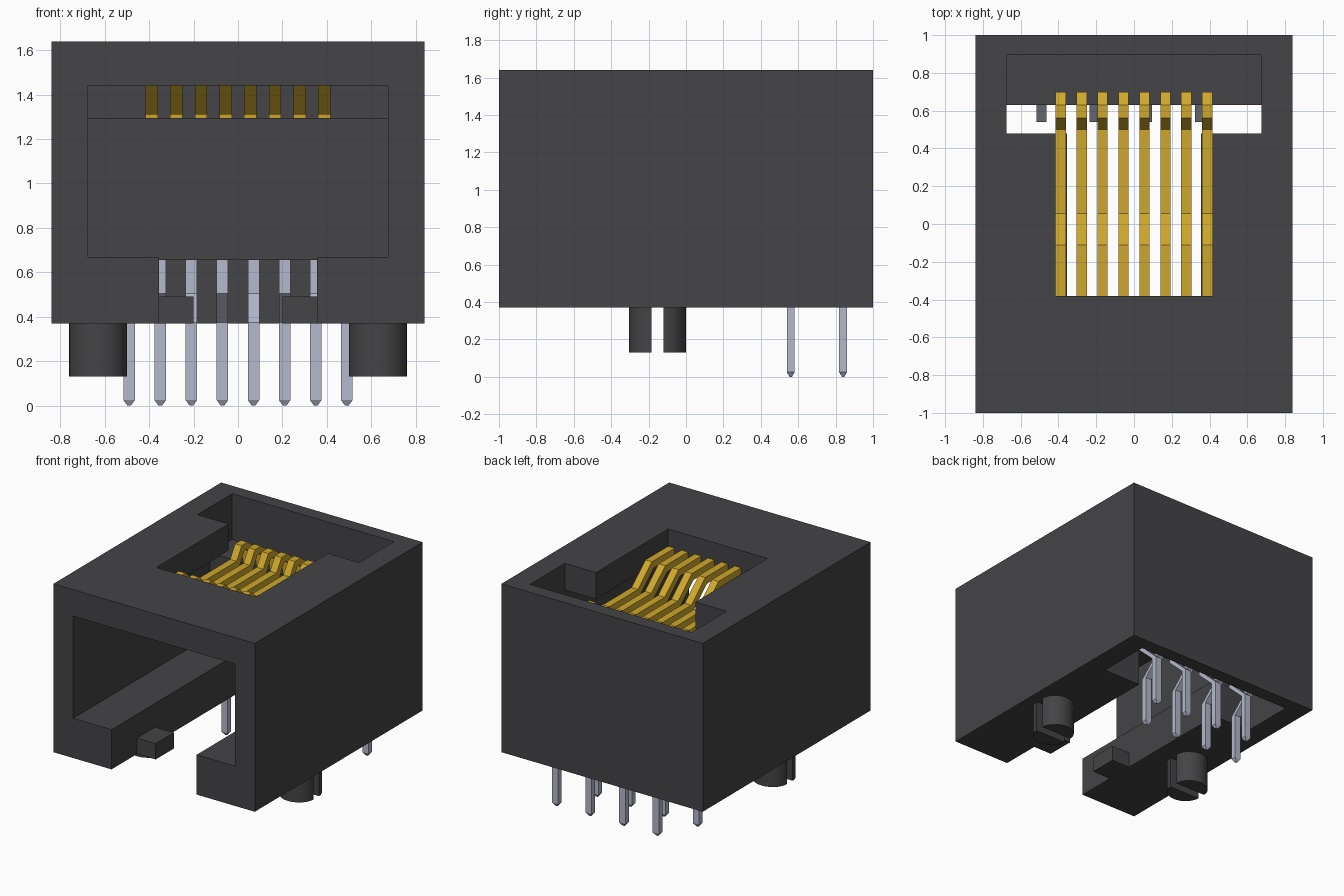
import bpy, bmesh, math

if "Cube" in bpy.data.objects:
    bpy.data.objects.remove(bpy.data.objects["Cube"], do_unlink=True)


def material(name, rgb):
    m = bpy.data.materials.new(name)
    m.use_nodes = True
    m.diffuse_color = (*rgb, 1)
    m.node_tree.nodes["Principled BSDF"].inputs["Base Color"].default_value = (*rgb, 1)
    return m


BLACK = material("charcoal plastic", (0.058, 0.057, 0.061))
GOLD = material("gold contact", (0.62, 0.39, 0.025))
TIN = material("tinned pin", (0.46, 0.49, 0.60))


def finish(name, bm, mat):
    bmesh.ops.recalc_face_normals(bm, faces=bm.faces)
    me = bpy.data.meshes.new(name)
    bm.to_mesh(me)
    bm.free()
    me.materials.append(mat)
    ob = bpy.data.objects.new(name, me)
    bpy.context.scene.collection.objects.link(ob)
    return ob


def loft(name, rings, mat):
    """Skin closed rings of points and cap both ends."""
    bm = bmesh.new()
    loops = [[bm.verts.new(p) for p in ring] for ring in rings]
    n = len(loops[0])
    for a, b in zip(loops, loops[1:]):
        for i in range(n):
            j = (i + 1) % n
            bm.faces.new((a[i], a[j], b[j], b[i]))
    bm.faces.new(loops[0])
    bm.faces.new(loops[-1])
    return finish(name, bm, mat)


def box(name, x0, x1, y0, y1, z0, z1, mat=BLACK):
    rings = [[(x0, y0, z), (x1, y0, z), (x1, y1, z), (x0, y1, z)] for z in (z0, z1)]
    return loft(name, rings, mat)


# Housing: a solid block with the plug bay, latch slot, top window and rear shaft cut out
housing = box("housing", -0.84, 0.84, -1, 1, 0.37, 1.64)
cutters = [
    box("plug_bay_cutter", -0.675, 0.675, -1.1, 0.63, 0.67, 1.44),
    box("latch_slot_cutter", -0.355, 0.355, -1.1, 0.60, 0.2, 0.75),
    box("window_cutter", -0.415, 0.415, -0.38, 0.60, 1.35, 1.8),
    box("rear_shaft_cutter", -0.675, 0.675, 0.48, 0.895, 0.2, 1.8),
]
for c in cutters:
    c.hide_render = True
    mod = housing.modifiers.new(c.name, "BOOLEAN")
    mod.operation = "DIFFERENCE"
    mod.solver = "EXACT"
    mod.object = c
bpy.context.view_layer.update()
cut_mesh = bpy.data.meshes.new_from_object(
    housing.evaluated_get(bpy.context.evaluated_depsgraph_get()))
housing.modifiers.clear()
housing.data = cut_mesh
for c in cutters:
    bpy.data.objects.remove(c, do_unlink=True)

# Carrier block that holds the contacts and pins inside the rear shaft
box("contact_carrier", -0.69, 0.69, 0.63, 0.91, 0.655, 1.295)

# Latch stops and split locating pegs, one pair per side
for side, s in (("left", 1), ("right", -1)):
    box(side + "_latch_stop", *sorted((s * 0.20, s * 0.37)), -0.695, -0.48, 0.37, 0.49)
    for half, y, d in (("front", -0.185, -1), ("back", -0.12, 1)):
        arc = [math.pi * i / 20 for i in range(21)]
        rings = [[(s * 0.63 + 0.13 * math.cos(a), y + d * 0.12 * math.sin(a), z)
                  for a in arc] for z in (0.13, 0.38)]
        peg = loft(f"{side}_peg_{half}", rings, BLACK)
        bpy.ops.object.select_all(action="DESELECT")
        bpy.context.view_layer.objects.active = peg
        peg.select_set(True)
        bpy.ops.object.shade_smooth_by_angle(angle=math.radians(30))

# Gold spring contacts: a bent strip profile in y and z, given a width in x
TOP = [(-0.38, 1.51), (-0.11, 1.51), (0.055, 1.365), (0.50, 1.365),
       (0.56, 1.46), (0.63, 1.46), (0.70, 1.41), (0.70, 1.28)]
UNDER = [(0.65, 1.28), (0.65, 1.385), (0.615, 1.41), (0.59, 1.41),
         (0.53, 1.31), (0.035, 1.31), (-0.13, 1.455), (-0.38, 1.455)]
for i in range(8):
    x = (i - 3.5) * 0.111
    loft(f"contact_{i + 1}", [[(x + w, y, z) for y, z in TOP + UNDER]
                              for w in (-0.0275, 0.0275)], GOLD)

# Solder pins in two staggered rows, both bending in to the carrier
for i in range(8):
    x = (i - 3.5) * 0.14
    y = 0.56 if i % 2 == 0 else 0.84
    sections = [(y, 0.0, 0.008, 0.006), (y, 0.025, 0.026, 0.021),
                (y, 0.375, 0.026, 0.021), (0.70, 0.505, 0.026, 0.021),
                (0.70, 0.68, 0.026, 0.021)]
    loft(f"pin_{i + 1}", [[(x - hx, cy - hy, z), (x + hx, cy - hy, z),
                           (x + hx, cy + hy, z), (x - hx, cy + hy, z)]
                          for cy, z, hx, hy in sections], TIN)
